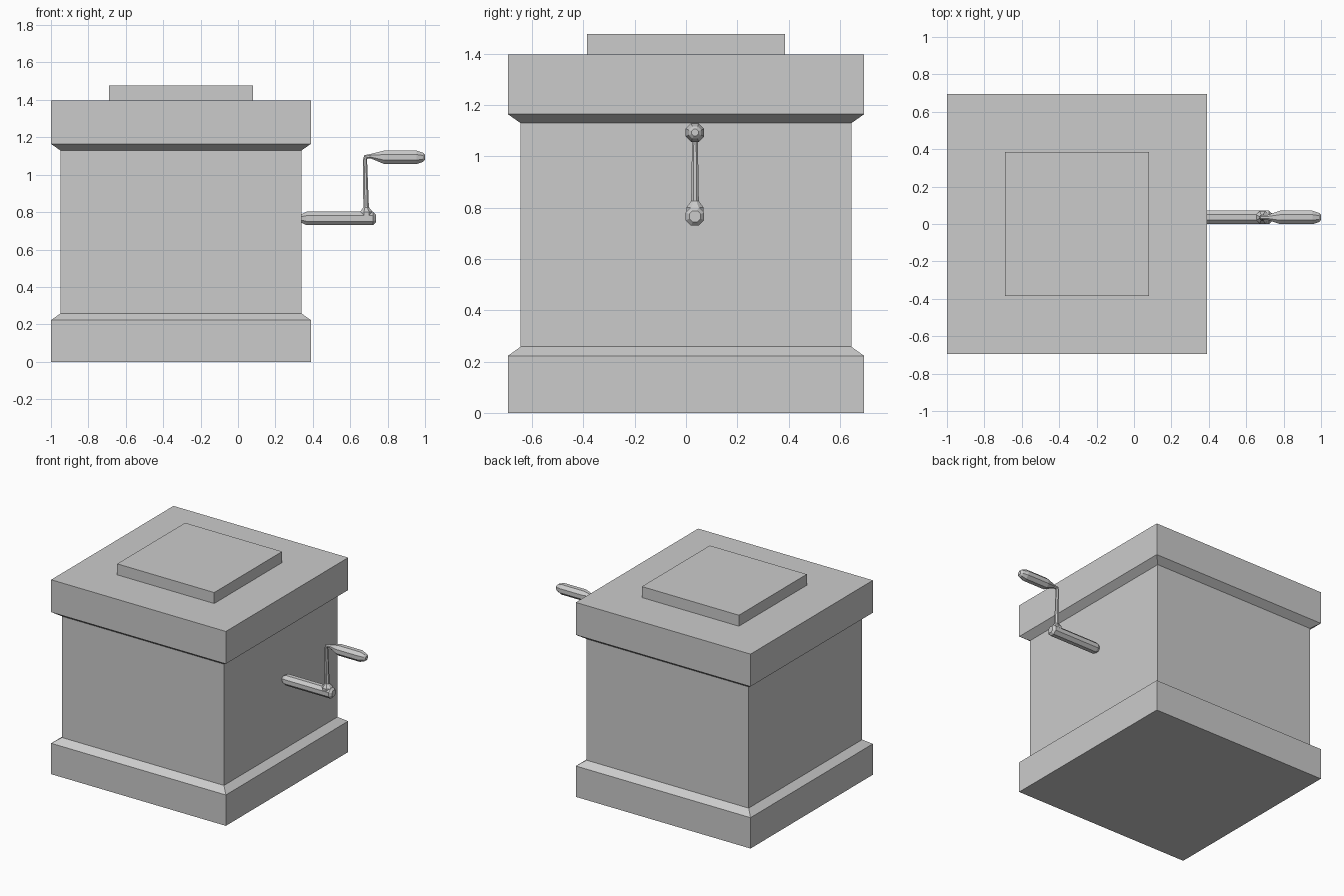
import bpy, bmesh
from math import sin, cos, pi, radians
from mathutils import Vector

if "Cube" in bpy.data.objects:
    bpy.data.objects.remove(bpy.data.objects["Cube"])

BOX_X = -0.305    # centre of the box
CRANK_Y = 0.035   # centre plane of the crank


def loft(name, rings):
    """Join equal-sided rings of points into a closed solid."""
    bm = bmesh.new()
    loops = [[bm.verts.new(p) for p in ring] for ring in rings]
    n = len(loops[0])
    for a, b in zip(loops, loops[1:]):
        for i in range(n):
            j = (i + 1) % n
            bm.faces.new((a[i], a[j], b[j], b[i]))
    bm.faces.new(loops[0][::-1])
    bm.faces.new(loops[-1])
    bmesh.ops.recalc_face_normals(bm, faces=bm.faces)
    mesh = bpy.data.meshes.new(name)
    bm.to_mesh(mesh)
    bm.free()
    obj = bpy.data.objects.new(name, mesh)
    bpy.context.collection.objects.link(obj)
    return obj


def square(half, z):
    return [(BOX_X + sx * half, sy * half, z)
            for sx, sy in ((-1, -1), (1, -1), (1, 1), (-1, 1))]


def octagon(x, z, apothem, tilt):
    """Ring facing along x (tilt 0) or up (tilt 90), flats on the axes."""
    t = radians(tilt)
    side, up = Vector((0, 1, 0)), Vector((-sin(t), 0, cos(t)))
    r = apothem / cos(pi / 8)
    angles = [pi / 8 + k * pi / 4 for k in range(8)]
    return [Vector((x, CRANK_Y, z)) + r * (cos(a) * side + sin(a) * up)
            for a in angles]


# Box with stepped, chamfered base and top bands
loft("box_body", [square(h, z) for h, z in (
    (0.695, 0), (0.695, 0.222), (0.645, 0.258),
    (0.645, 1.13), (0.695, 1.165), (0.695, 1.398))])

# Raised lid panel
loft("lid", [square(0.386, z) for z in (1.39, 1.477)])

# Crank shaft coming out of the right side
loft("crank_shaft", [octagon(x, 0.766, r, 0) for x, r in (
    (0.335, 0.020), (0.365, 0.036), (0.722, 0.036), (0.737, 0.022))])

# Crank arm with flared collar, bending into the hand grip
loft("crank_arm_and_grip", [octagon(*p) for p in (
    (0.687, 0.770, 0.034, 90), (0.687, 0.800, 0.034, 90),
    (0.685, 0.826, 0.015, 90), (0.679, 1.080, 0.011, 90),
    (0.684, 1.096, 0.012, 45), (0.710, 1.099, 0.012, 0),
    (0.782, 1.093, 0.036, 0), (0.955, 1.093, 0.036, 0),
    (0.990, 1.093, 0.024, 0), (1.000, 1.093, 0.013, 0))])
